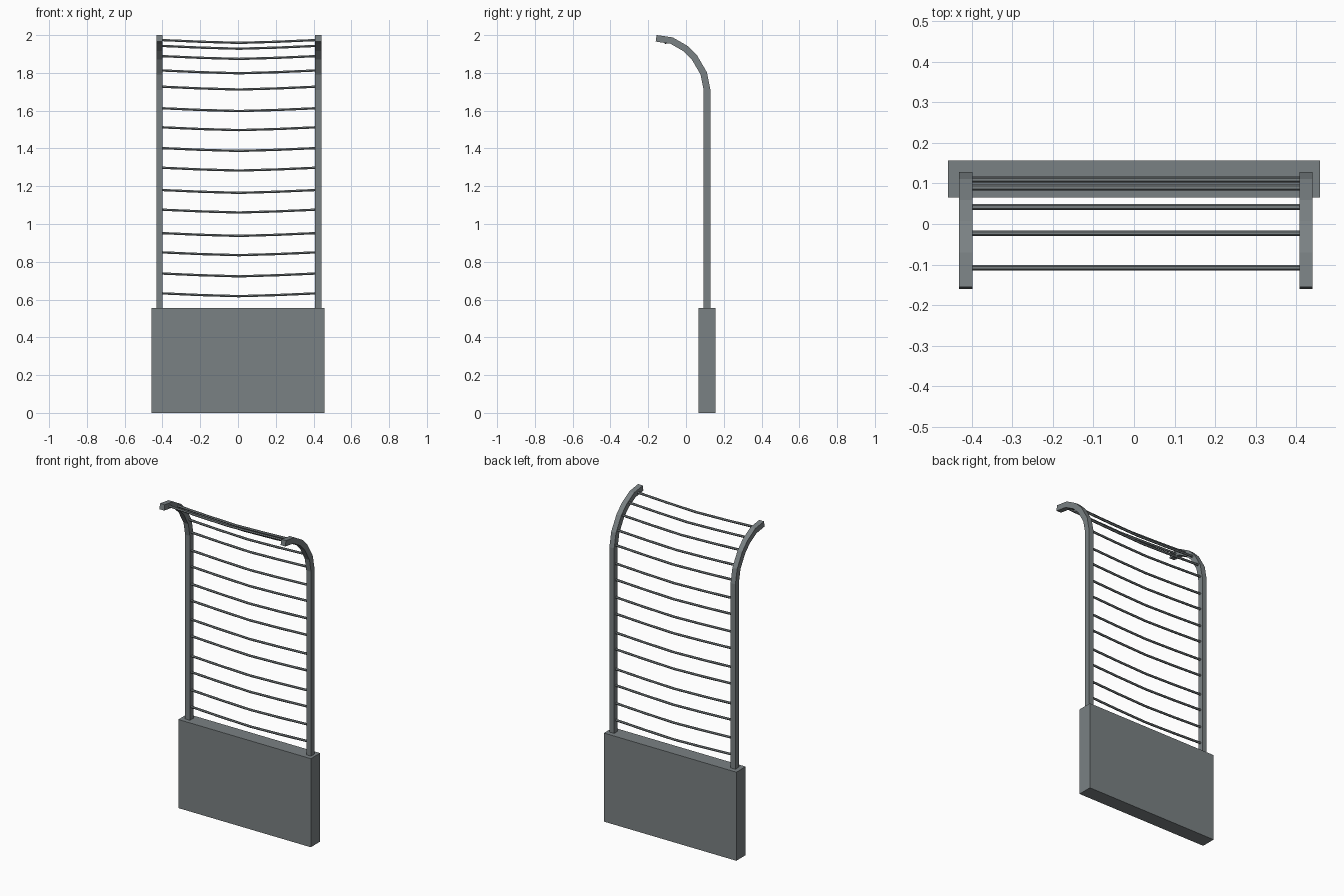
import bpy, bmesh, math
from mathutils import Vector

if "Cube" in bpy.data.objects:
    bpy.data.objects.remove(bpy.data.objects["Cube"])

steel = bpy.data.materials.new("grey_steel")
steel.diffuse_color = (0.195, 0.22, 0.228, 1)
steel.use_nodes = True
steel.node_tree.nodes["Principled BSDF"].inputs["Base Color"].default_value = steel.diffuse_color


def sweep(name, path, ring):
    """Skin rings of points along a path, with capped ends."""
    bm = bmesh.new()
    rings = [[bm.verts.new(co) for co in ring(i)] for i in range(len(path))]
    n = len(rings[0])
    for a, b in zip(rings, rings[1:]):
        for k in range(n):
            bm.faces.new((a[k], a[(k + 1) % n], b[(k + 1) % n], b[k]))
    bm.faces.new(rings[0])
    bm.faces.new(rings[-1])
    bmesh.ops.recalc_face_normals(bm, faces=bm.faces)
    me = bpy.data.meshes.new(name)
    bm.to_mesh(me)
    bm.free()
    me.materials.append(steel)
    ob = bpy.data.objects.new(name, me)
    bpy.context.collection.objects.link(ob)
    return ob


# Base block
bpy.ops.mesh.primitive_cube_add(size=1, location=(0, 0.111, 0.2775))
base = bpy.context.object
base.name = "base_block"
base.scale = (0.918, 0.092, 0.555)
base.data.materials.append(steel)

# Curved side posts: square section along a path in the y-z plane
curve = [Vector(p) for p in ((0.111, 0.55), (0.111, 1.712), (0.094, 1.797), (0.045, 1.881),
                             (-0.003, 1.929), (-0.076, 1.971), (-0.158, 1.983))]
HALF = 0.0175


def post_ring(x):
    def ring(i):
        d1 = (curve[max(i, 1)] - curve[max(i, 1) - 1]).normalized()
        j = min(i + 1, len(curve) - 1)
        d2 = (curve[j] - curve[j - 1]).normalized()
        t = (d1 + d2).normalized()
        nrm = Vector((t.y, -t.x)) * HALF / t.dot(d1)
        a, b = curve[i] + nrm, curve[i] - nrm
        w = 0.0165
        return [(x - w, *a), (x + w, *a), (x + w, *b), (x - w, *b)]
    return ring


for side, x in (("left", -0.4155), ("right", 0.4245)):
    sweep(side + "_post", curve, post_ring(x))

# Sagging rungs between the posts (y, z at the ends)
straight = (0.633, 0.738, 0.85, 0.952, 1.076, 1.18, 1.298, 1.402, 1.512, 1.613)
rungs = [(0.111, z) for z in straight]
rungs += [(0.109, 1.727), (0.09, 1.813), (0.042, 1.889), (-0.023, 1.943), (-0.108, 1.974)]
sag = [(-0.405, 0), (-0.2, -0.009), (0.005, -0.015), (0.21, -0.009), (0.415, 0)]
R = 0.007

for n, (y, z) in enumerate(rungs):
    def rung_ring(i):
        x, dz = sag[i]
        return [(x, y + R * math.cos(k * math.pi / 3), z + dz + R * math.sin(k * math.pi / 3))
                for k in range(6)]
    sweep(f"rung_{n + 1:02d}", sag, rung_ring)
